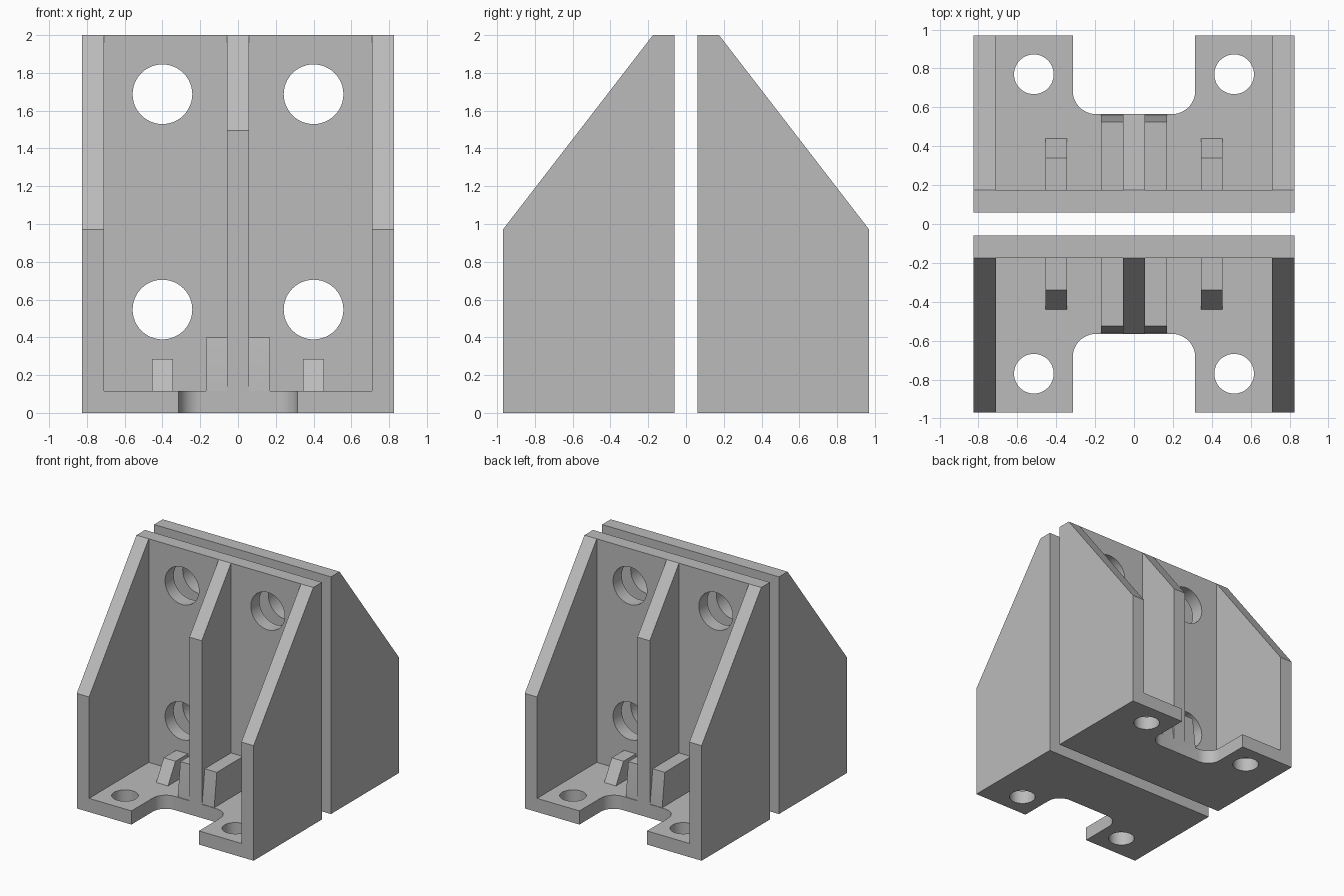
import bpy, math
from mathutils import Matrix

cube = bpy.data.objects.get("Cube")
if cube:
    bpy.data.objects.remove(cube, do_unlink=True)

grey = bpy.data.materials.new("plain grey")
grey.use_nodes = True
COLOUR = (0.5, 0.5, 0.5, 1)
grey.diffuse_color = COLOUR
grey.node_tree.nodes["Principled BSDF"].inputs["Base Color"].default_value = COLOUR

# Main dimensions
HALF_W, DEPTH, HEIGHT = 0.825, 0.97, 2.0
WALL, GAP = 0.115, 0.06
PLATE = -(GAP + WALL)          # inner face of the upright plate
NOTCH_Y, NOTCH_X, NOTCH_R = -0.565, 0.315, 0.12
RIB = WALL / 2
FAR = -1.2                     # cutters overshoot to here


def prism(name, outline, low, high, axis):
    """Extrude a 2D outline along an axis: X takes (y,z), Y takes (x,z), Z takes (x,y)."""
    place = {"X": lambda p, t: (t, p[0], p[1]),
             "Y": lambda p, t: (p[0], t, p[1]),
             "Z": lambda p, t: (p[0], p[1], t)}[axis]
    n = len(outline)
    verts = [place(p, t) for t in (low, high) for p in outline]
    faces = [tuple(range(n)), tuple(range(2 * n - 1, n - 1, -1))]
    faces += [(i, i + n, (i + 1) % n + n, (i + 1) % n) for i in range(n)]
    mesh = bpy.data.meshes.new(name)
    mesh.from_pydata(verts, [], faces)
    area = sum(outline[i][0] * outline[(i + 1) % n][1]
               - outline[(i + 1) % n][0] * outline[i][1] for i in range(n))
    if (area > 0) != (axis == "Y"):
        mesh.flip_normals()
    mesh.materials.append(grey)
    obj = bpy.data.objects.new(name, mesh)
    bpy.context.collection.objects.link(obj)
    return obj


def arc(cx, cy, r, start, end, steps):
    return [(cx + r * math.cos(math.radians(start + (end - start) * i / steps)),
             cy + r * math.sin(math.radians(start + (end - start) * i / steps)))
            for i in range(steps + 1)]


def circle(cx, cy, r):
    return arc(cx, cy, r, 0, 360, 48)[:-1]


# Solid wedge with the side silhouette
body = prism("front_bracket",
             [(-GAP, 0), (-GAP, HEIGHT), (PLATE, HEIGHT), (-DEPTH, 0.97), (-DEPTH, 0)],
             -HALF_W, HALF_W, "X")

# Hollow that leaves the plate, base, side walls and centre rib
inner = HALF_W - WALL
cutters = [prism("hollow_cutter",
                 [(-inner, FAR), (inner, FAR), (inner, PLATE), (RIB, PLATE),
                  (RIB, NOTCH_Y), (-RIB, NOTCH_Y), (-RIB, PLATE), (-inner, PLATE)],
                 WALL, HEIGHT + 0.2, "Z")]

# Rounded notch in the base
cx, cy = NOTCH_X - NOTCH_R, NOTCH_Y - NOTCH_R
cutters.append(prism("notch_cutter",
                     [(-NOTCH_X, FAR), (NOTCH_X, FAR)]
                     + arc(cx, cy, NOTCH_R, 0, 90, 12)
                     + arc(-cx, cy, NOTCH_R, 90, 180, 12), -0.1, WALL + 0.1, "Z"))

# Bolt holes in plate and base
for side in (-1, 1):
    for z in (0.547, 1.687):
        cutters.append(prism("plate_hole_cutter", circle(side * 0.4, z, 0.158),
                             PLATE - 0.1, 0.04, "Y"))
    cutters.append(prism("base_hole_cutter", circle(side * 0.515, -0.77, 0.102),
                         -0.1, WALL + 0.1, "Z"))

for cutter in cutters:
    cutter.hide_render = True
    mod = body.modifiers.new(cutter.name, "BOOLEAN")
    mod.operation, mod.solver, mod.object = "DIFFERENCE", "EXACT", cutter
bpy.context.view_layer.update()
result = bpy.data.meshes.new_from_object(
    body.evaluated_get(bpy.context.evaluated_depsgraph_get()))
body.modifiers.clear()
body.data = result
for cutter in cutters:
    bpy.data.objects.remove(cutter, do_unlink=True)

# Small braces on the base, sunk slightly into plate and floor
parts = [body]
back, floor = PLATE + 0.02, WALL - 0.02
for side, label in ((-1, "right"), (1, "left")):
    for kind, x0, x1, foot, top_y, top in (
            ("centre_brace", RIB - 0.01, 0.17, -0.56, -0.525, 0.4),
            ("small_brace", 0.345, 0.455, -0.44, -0.34, 0.285)):
        low, high = sorted((side * x0, side * x1))
        parts.append(prism(f"front_{label}_{kind}",
                           [(back, floor), (back, top), (top_y, top),
                            (foot, WALL), (foot, floor)], low, high, "X"))

# Matching bracket turned to face backwards
turn = Matrix.Rotation(math.pi, 4, "Z")
for part in list(parts):
    twin = part.copy()
    twin.data = part.data.copy()
    twin.data.transform(turn)
    name = part.name.replace("front", "back")
    if "left" in name:
        name = name.replace("left", "right")
    else:
        name = name.replace("right", "left")
    twin.name = name
    bpy.context.collection.objects.link(twin)
    parts.append(twin)

# Smooth hole walls, sharp edges elsewhere
bpy.ops.object.select_all(action="DESELECT")
for part in parts:
    part.select_set(True)
bpy.context.view_layer.objects.active = body
bpy.ops.object.shade_smooth_by_angle(angle=math.radians(30))
